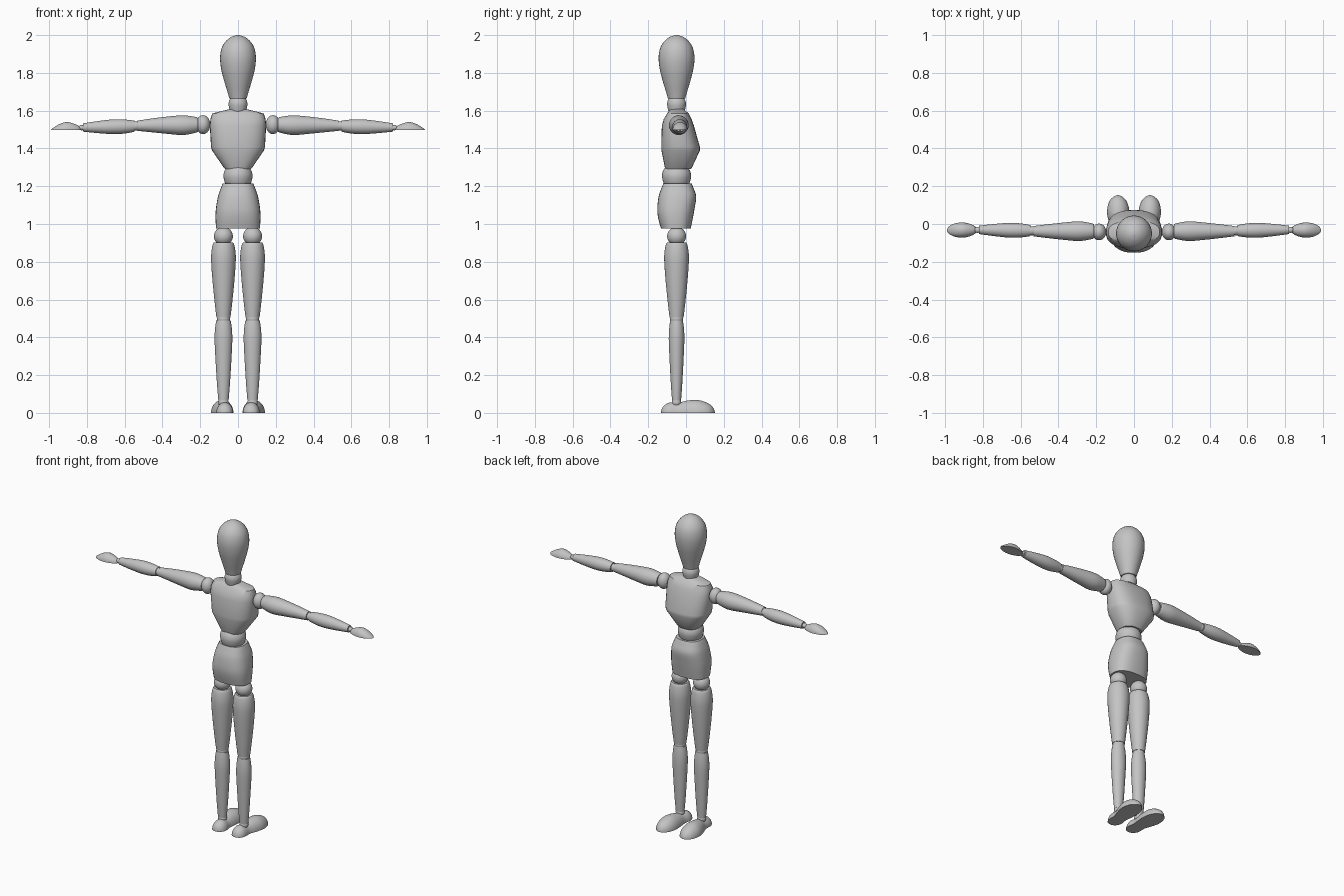
import bpy, bmesh, math
from mathutils import Vector

grey = bpy.data.materials.new("plain grey")
grey.diffuse_color = (0.55, 0.55, 0.55, 1)


def finish(name, bm, angle=40):
    bmesh.ops.recalc_face_normals(bm, faces=bm.faces)
    mesh = bpy.data.meshes.new(name)
    bm.to_mesh(mesh)
    bm.free()
    mesh.materials.append(grey)
    ob = bpy.data.objects.new(name, mesh)
    bpy.context.collection.objects.link(ob)
    bpy.ops.object.select_all(action='DESELECT')
    ob.select_set(True)
    bpy.context.view_layer.objects.active = ob
    bpy.ops.object.shade_smooth_by_angle(angle=math.radians(angle))
    return ob


def refine(rows, steps=4):
    """Catmull-Rom interpolation of the section rows."""
    out = []
    for i in range(len(rows) - 1):
        p = [rows[max(i - 1, 0)], rows[i], rows[i + 1], rows[min(i + 2, len(rows) - 1)]]
        for k in range(steps):
            t = k / steps
            out.append([0.5 * (2 * b + (c - a) * t + (2 * a - 5 * b + 4 * c - d) * t * t
                               + (3 * b - a - 3 * c + d) * t ** 3) for a, b, c, d in zip(*p)])
    return out + [rows[-1]]


def loft(name, rows, axis, n=32, power=2.0, half=False, angle=40):
    """Rows are (position, centre u, centre v, radius u, radius v) along the axis."""
    place = {'x': lambda t, u, v: (t, u, v),
             'y': lambda t, u, v: (u, t, v),
             'z': lambda t, u, v: (u, v, t)}[axis]
    bm = bmesh.new()
    rings = []
    for t, cu, cv, ru, rv in rows:
        ring = []
        for k in range(n):
            a = math.pi * k / (n - 1) if half else 2 * math.pi * k / n
            c, s = math.cos(a), math.sin(a)
            u = cu + ru * math.copysign(abs(c) ** (2 / power), c)
            v = cv + rv * math.copysign(abs(s) ** (2 / power), s)
            ring.append(bm.verts.new(place(t, u, v)))
        rings.append(ring)
    for a, b in zip(rings, rings[1:]):
        for k in range(n):
            j = (k + 1) % n
            bm.faces.new((a[k], a[j], b[j], b[k]))
    bm.faces.new(rings[0])
    bm.faces.new(rings[-1])
    return finish(name, bm, angle)


def ball(name, centre, radii):
    bm = bmesh.new()
    bmesh.ops.create_uvsphere(bm, u_segments=32, v_segments=16, radius=1)
    for v in bm.verts:
        v.co = Vector(c + r * p for c, r, p in zip(centre, radii, v.co))
    return finish(name, bm)


Y = -0.05  # body axis

# Head: egg shape tapering to the neck
loft("head", refine([(z, 0, Y, r, r) for z, r in (
    (1.665, 0.046), (1.70, 0.056), (1.76, 0.074), (1.82, 0.089), (1.88, 0.095),
    (1.93, 0.087), (1.965, 0.067), (1.988, 0.04), (1.998, 0.015), (2.0, 0.002))]), 'z')
# Neck and waist: drums with bulged sides
loft("neck", refine([(z, 0, Y, r, r) for z, r in (
    (1.59, 0.04), (1.605, 0.045), (1.635, 0.05), (1.657, 0.045), (1.67, 0.036))]), 'z')
loft("waist", refine([(z, 0, Y, r, r) for z, r in (
    (1.205, 0.06), (1.22, 0.07), (1.253, 0.077), (1.28, 0.072), (1.30, 0.06))]), 'z')


# Trunk pieces: rows are (height, half width, y low, y high)
def trunk(name, rows, power):
    loft(name, [(z, 0, (a + b) / 2, w, (b - a) / 2) for z, w, a, b in rows], 'z', 32, power, angle=30)


trunk("chest", [(1.29, 0.068, -0.108, 0.025), (1.30, 0.076, -0.112, 0.032),
                (1.39, 0.138, -0.13, 0.074), (1.41, 0.143, -0.131, 0.073),
                (1.52, 0.149, -0.128, 0.042), (1.555, 0.146, -0.118, 0.03),
                (1.585, 0.136, -0.10, 0.015), (1.597, 0.09, -0.092, 0.0),
                (1.608, 0.045, -0.08, -0.01)], 2.5)
trunk("pelvis", refine([(0.975, 0.116, -0.132, 0.025), (1.03, 0.119, -0.147, 0.036),
                        (1.08, 0.117, -0.152, 0.045), (1.145, 0.106, -0.145, 0.054),
                        (1.19, 0.091, -0.13, 0.04), (1.215, 0.08, -0.12, 0.03)]), 2.5)

for side, s in (("left", -1), ("right", 1)):
    # Legs
    x = 0.077 * s
    ball(side + "_hip_joint", (x, Y, 0.935), (0.05, 0.05, 0.05))
    loft(side + "_thigh", refine([(z, x, Y, r, r) for z, r in (
        (0.505, 0.037), (0.58, 0.046), (0.70, 0.058), (0.80, 0.065),
        (0.85, 0.064), (0.89, 0.057), (0.903, 0.05))]), 'z')
    ball(side + "_knee_joint", (x, Y, 0.498), (0.035, 0.035, 0.03))
    loft(side + "_shin", refine([(z, x, Y, r, r * 0.88) for z, r in (
        (0.065, 0.027), (0.15, 0.034), (0.28, 0.042), (0.39, 0.047),
        (0.45, 0.044), (0.49, 0.038))]), 'z')
    ball(side + "_ankle_joint", (x, Y, 0.055), (0.027, 0.025, 0.025))
    # Foot: flat sole with heel and toe lobes
    loft(side + "_foot", refine([(y, c * s, 0, w, h) for y, c, w, h in (
        (-0.132, 0.07, 0.006, 0.008), (-0.123, 0.07, 0.028, 0.032), (-0.10, 0.07, 0.042, 0.05),
        (-0.075, 0.07, 0.045, 0.056), (-0.04, 0.073, 0.042, 0.054), (0.0, 0.078, 0.051, 0.064),
        (0.05, 0.083, 0.059, 0.069), (0.09, 0.084, 0.056, 0.062), (0.125, 0.085, 0.043, 0.046),
        (0.145, 0.085, 0.022, 0.026), (0.153, 0.085, 0.004, 0.006))], 3), 'y', 20, half=True)

    # Arms
    ball(side + "_shoulder_joint", (0.185 * s, -0.042, 1.526), (0.038, 0.044, 0.05))
    loft(side + "_upper_arm", refine([(t * s, -0.038, z, r, r) for t, z, r in (
        (0.212, 1.525, 0.036), (0.225, 1.525, 0.042), (0.29, 1.523, 0.052), (0.37, 1.523, 0.046),
        (0.46, 1.522, 0.036), (0.532, 1.52, 0.027))]), 'x')
    ball(side + "_elbow_joint", (0.54 * s, -0.036, 1.519), (0.024, 0.024, 0.024))
    loft(side + "_forearm", refine([(t * s, y, z, r, r) for t, y, z, r in (
        (0.547, -0.035, 1.518, 0.029), (0.60, -0.034, 1.516, 0.037), (0.66, -0.033, 1.515, 0.039),
        (0.74, -0.032, 1.513, 0.032), (0.82, -0.031, 1.511, 0.022))]), 'x')
    ball(side + "_wrist_joint", (0.828 * s, -0.031, 1.51), (0.018, 0.016, 0.014))
    # Hand: flat palm and domed back
    loft(side + "_hand", refine([(t * s, -0.032, 1.497, w, h) for t, w, h in (
        (0.834, 0.012, 0.016), (0.85, 0.025, 0.026), (0.88, 0.036, 0.038), (0.91, 0.04, 0.043),
        (0.945, 0.036, 0.032), (0.972, 0.025, 0.016), (0.985, 0.013, 0.007),
        (0.99, 0.003, 0.003))], 3), 'x', 20, half=True)
